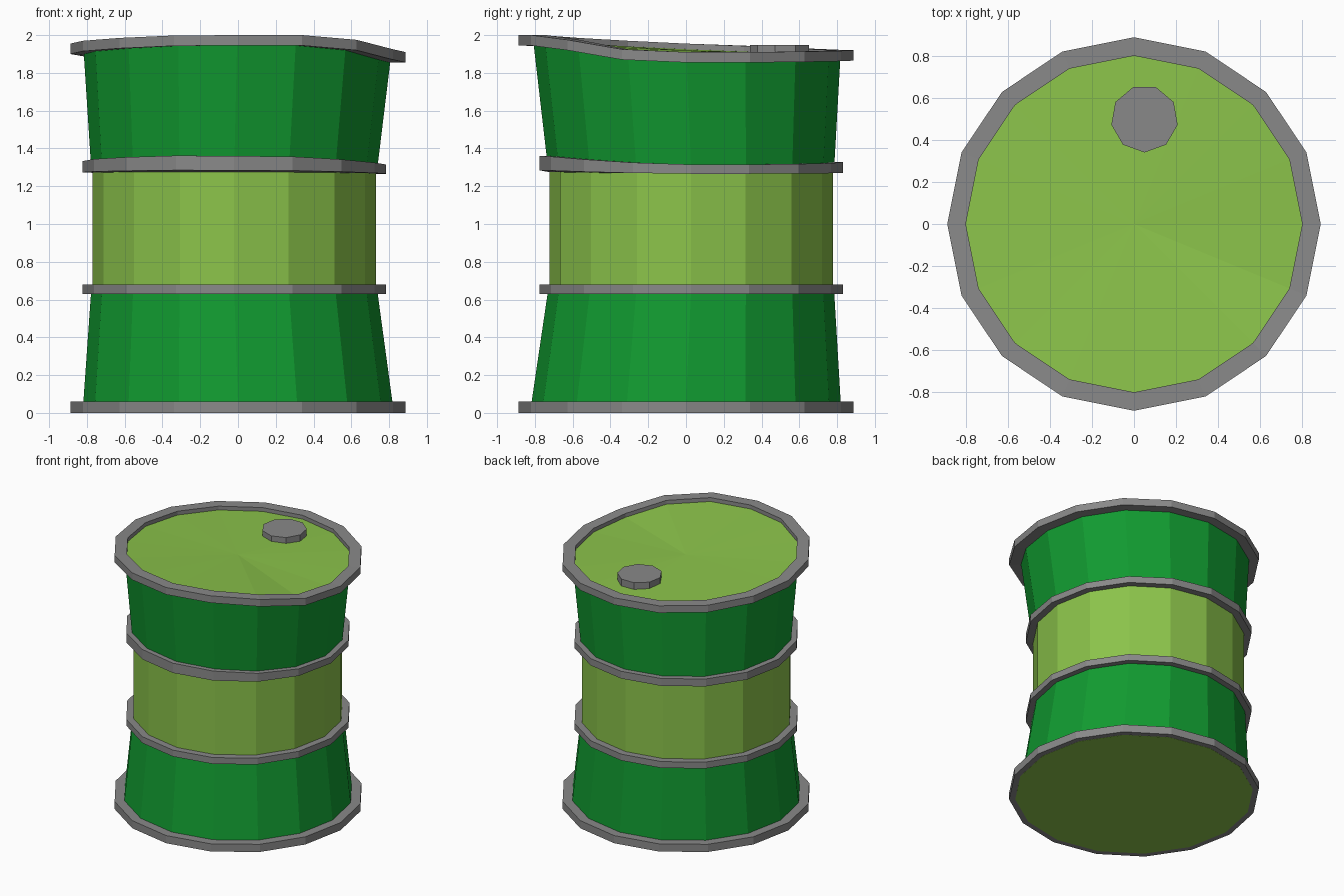
import bpy, bmesh, math

if "Cube" in bpy.data.objects:
    bpy.data.objects.remove(bpy.data.objects["Cube"])

N = 16  # sides; index 0 is the front, going towards +x


def material(name, rgb):
    m = bpy.data.materials.new(name)
    m.diffuse_color = (*rgb, 1)
    m.use_nodes = True
    m.node_tree.nodes["Principled BSDF"].inputs["Base Color"].default_value = m.diffuse_color
    return m


LIME = material("lime green", (0.258, 0.546, 0.069))
GREEN = material("deep green", (0.0056, 0.325, 0.03))
GREY = material("metal grey", (0.25, 0.25, 0.25))


def circle(r, z, cx=0, cy=0, n=N):
    """Ring of points; z is one height or a list of heights per point."""
    zs = z if isinstance(z, list) else [z] * n
    return [(cx + r * math.sin(2 * math.pi * i / n),
             cy - r * math.cos(2 * math.pi * i / n), zs[i]) for i in range(n)]


def loft(name, mat, rings, closed=False, cap=False):
    """Skin rings bottom to top; closed joins last to first, cap fans the ends."""
    bm = bmesh.new()
    vs = [[bm.verts.new(p) for p in ring] for ring in rings]
    n = len(rings[0])
    pairs = list(zip(vs, vs[1:])) + ([(vs[-1], vs[0])] if closed else [])
    for a, b in pairs:
        for i in range(n):
            j = (i + 1) % n
            bm.faces.new((a[i], a[j], b[j], b[i]))
    if cap:
        for ring, flip in ((vs[0], True), (vs[-1], False)):
            c = bm.verts.new([sum(v.co[k] for v in ring) / n for k in range(3)])
            for i in range(n):
                f = (ring[i], ring[(i + 1) % n], c)
                bm.faces.new(f[::-1] if flip else f)
    bmesh.ops.recalc_face_normals(bm, faces=bm.faces)
    me = bpy.data.meshes.new(name)
    bm.to_mesh(me)
    bm.free()
    me.materials.append(mat)
    ob = bpy.data.objects.new(name, me)
    bpy.context.collection.objects.link(ob)
    return ob


def hoop(name, r_out, r_in, low_in, low_out, high, cx=0, cy=0):
    c = lambda r, z: circle(r, z, cx, cy)
    return loft(name, GREY, [c(r_in, low_in), c(r_out, low_out),
                             c(r_out, high), c(r_in, high)], closed=True)


def down(zs, d):
    return [z - d for z in zs]


CX, CY = -0.02, 0.027  # the waist sits slightly off centre

# Dented heights of the top rim and the upper hoop
rim_z = [2.0, 2.0, 1.975, 1.925, 1.91, 1.91, 1.913, 1.917,
         1.92, 1.922, 1.93, 1.943, 1.955, 1.97, 1.985, 1.998]
hoop_z = [1.36, 1.357, 1.342, 1.325, 1.315, 1.315, 1.318, 1.322,
          1.328, 1.33, 1.33, 1.33, 1.333, 1.344, 1.354, 1.362]
hoop_low = [1.27 + 0.4 * (z - 1.325) for z in hoop_z]

# Hoops
hoop("bottom_rim", 0.888, 0.80, 0.0, 0.0, 0.06)
hoop("lower_hoop", 0.803, 0.72, 0.63, 0.63, 0.68, CX, CY)
hoop("upper_hoop", 0.803, 0.72, 1.27, hoop_low, hoop_z, CX, CY)
hoop("top_rim", 0.888, 0.80, down(rim_z, 0.055), down(rim_z, 0.055), rim_z)

# Body sections
loft("lower_body", GREEN, [circle(0.82, 0.04), circle(0.757, 0.65, CX, CY)])
loft("middle_body", LIME, [circle(0.75, 0.65, CX, CY), circle(0.75, 1.30, CX, CY)])
loft("upper_body", GREEN, [circle(0.757, 1.29, CX, CY),
                           circle(0.812, down(rim_z, 0.045), -0.005, 0.005)])

# Lid, base and filler cap
loft("lid", LIME, [circle(0.805, down(rim_z, 0.05)),
                   circle(0.805, down(rim_z, 0.03))], cap=True)
loft("base", LIME, [circle(0.845, -0.001), circle(0.845, 0.02)], cap=True)
loft("filler_cap", GREY, [circle(0.16, 1.87, 0.05, 0.5, 9),
                          circle(0.16, 1.948, 0.05, 0.5, 9)], cap=True)
